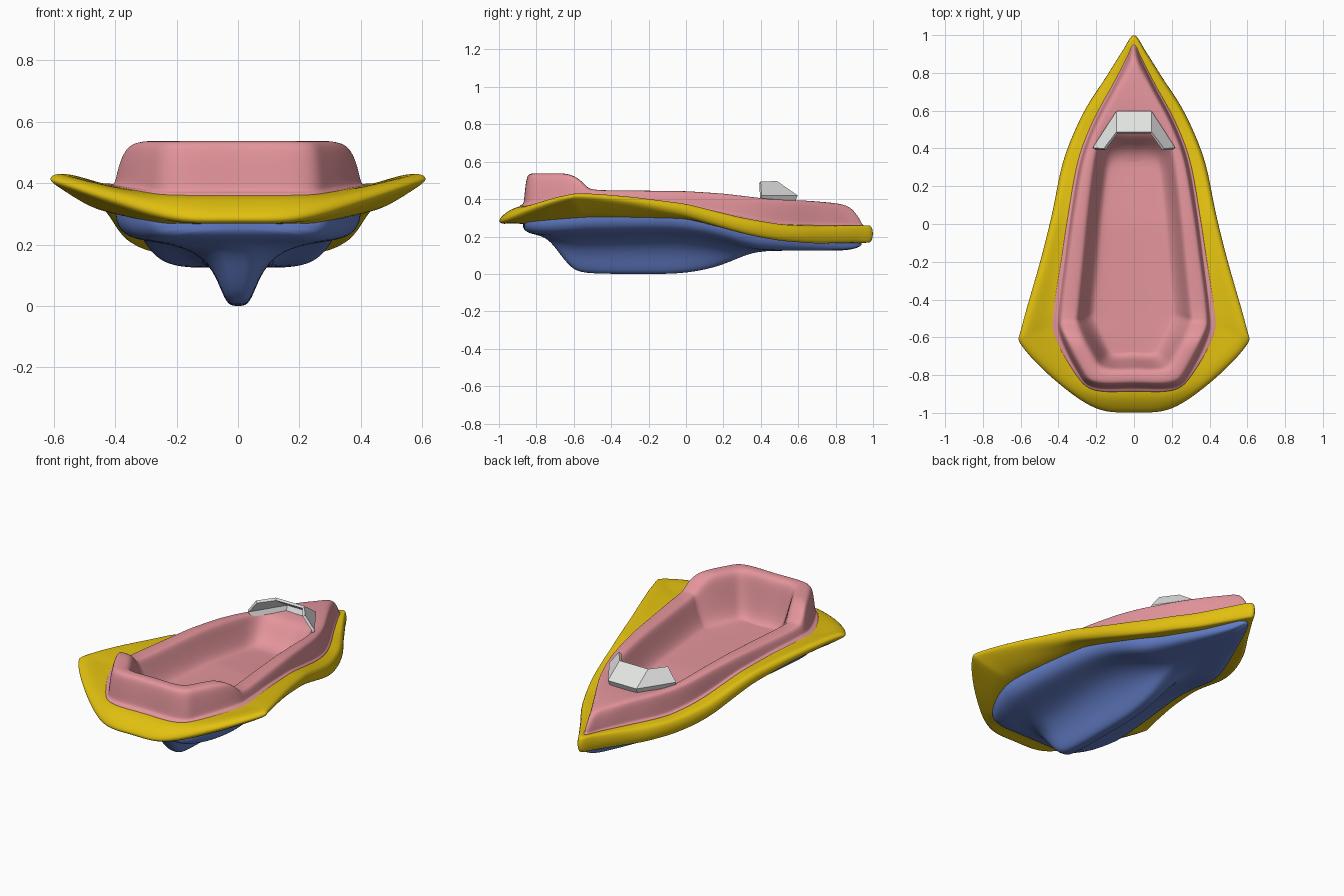
import bpy
from mathutils import Vector

default = bpy.data.objects.get("Cube")
if default:
    bpy.data.objects.remove(default)


def make_material(name, color):
    mat = bpy.data.materials.new(name)
    mat.use_nodes = True
    rgba = (*color, 1)
    mat.diffuse_color = rgba
    mat.node_tree.nodes["Principled BSDF"].inputs["Base Color"].default_value = rgba
    return mat


def make_object(name, verts, faces, mat, smooth=True):
    mesh = bpy.data.meshes.new(name)
    mesh.from_pydata(verts, [], faces)
    mesh.materials.append(mat)
    obj = bpy.data.objects.new(name, mesh)
    bpy.context.collection.objects.link(obj)
    bpy.ops.object.select_all(action="DESELECT")
    obj.select_set(True)
    bpy.context.view_layer.objects.active = obj
    # Make the face directions consistent
    bpy.ops.object.mode_set(mode="EDIT")
    bpy.ops.mesh.select_all(action="SELECT")
    bpy.ops.mesh.normals_make_consistent(inside=False)
    bpy.ops.object.mode_set(mode="OBJECT")
    if smooth:
        bpy.ops.object.shade_smooth()
        subsurf = obj.modifiers.new("smooth_surface", "SUBSURF")
        subsurf.levels = subsurf.render_levels = 2
    return obj


def lerp(a, b, t):
    return a + (b - a) * t


def along(table):
    """Return a height function of y from a list of (y, value) pairs."""
    def value(y):
        if y <= table[0][0]:
            return table[0][1]
        for (ya, a), (yb, b) in zip(table, table[1:]):
            if y <= yb:
                return lerp(a, b, (y - ya) / (yb - ya))
        return table[-1][1]
    return value


def outline(half, steps=4):
    """Mirror a half outline and pass a smooth closed curve through it."""
    ring = [Vector(p) for p in half]
    ring += [Vector((-p.x, p.y)) for p in ring[-2:0:-1]]
    count = len(ring)
    points = []
    for i in range(count):
        a, b, c, d = (ring[(i + k) % count] for k in (-1, 0, 1, 2))
        for s in range(steps):
            t = s / steps
            points.append(b + (c - a) * t / 2
                          + (a - b * 2.5 + c * 2 - d / 2) * t ** 2
                          + (b * 3 - a - c * 3 + d) * t ** 3 / 2)
    return points


def between(ring_a, ring_b, t):
    return [a.lerp(b, t) for a, b in zip(ring_a, ring_b)]


def lift(ring, height):
    return [(p.x, p.y, height(p.y)) for p in ring]


def loft(rings, closed=True):
    n = len(rings[0])
    verts = [p for ring in rings for p in ring]
    faces = []
    for r in range(len(rings) - 1):
        for i in range(n if closed else n - 1):
            j = (i + 1) % n
            faces.append((r * n + i, r * n + j, (r + 1) * n + j, (r + 1) * n + i))
    return verts, faces


yellow = make_material("deck_yellow", (0.76, 0.53, 0.005))
pink = make_material("body_pink", (0.77, 0.3, 0.33))
blue = make_material("hull_blue", (0.125, 0.21, 0.58))
white = make_material("windshield_white", (0.76, 0.77, 0.76))

# Plan outlines, stern to bow
deck_edge = outline([(0, -1), (.2, -.98), (.42, -.83), (.6, -.645), (.6, -.55), (.5, -.2),
                     (.435, .06), (.375, .34), (.27, .59), (.155, .77), (.06, .92), (0, 1.003)])
body_edge = outline([(0, -.862), (.22, -.858), (.3, -.77), (.39, -.58), (.397, -.46), (.365, -.2),
                     (.33, .06), (.28, .34), (.205, .54), (.11, .72), (.04, .86), (0, .94)])
cockpit_edge = outline([(0, -.755), (.15, -.752), (.21, -.68), (.285, -.53), (.285, -.45),
                        (.26, -.2), (.235, .06), (.205, .3), (.185, .4), (.15, .45),
                        (.08, .47), (0, .47)])
floor_edge = [Vector((p.x * .65, p.y * .82 - .06)) for p in cockpit_edge]

# Heights along the boat
edge_top = along([(-1, .305), (-.85, .365), (-.7, .415), (-.6, .437), (-.5, .437), (-.3, .42),
                  (0, .38), (.3, .3), (.5, .265), (.7, .25), (.95, .262), (1, .258)])
deck_inner = along([(-.87, .365), (-.5, .39), (-.3, .385), (0, .36), (.3, .3), (.5, .265), (1, .258)])
underside = along([(-1, .262), (-.87, .264), (-.5, .3), (0, .295), (.3, .22), (.5, .18), (.7, .165), (1, .165)])
thickness = along([(-1, .048), (-.6, .042), (-.3, .055), (0, .075), (.4, .09)])
rim_top = along([(-.62, .538), (-.57, .51), (-.52, .455), (-.46, .448), (0, .443), (.2, .43),
                 (.45, .4), (.7, .39), (.87, .375), (.95, .35)])
floor_height = along([(-.6, .28), (0, .275), (.3, .25)])


def deck_height(t):
    return lambda y: lerp(deck_inner(y), edge_top(y), t)


def deck_bottom(t):
    return lambda y: lerp(underside(y), edge_top(y) - thickness(y), t)


# Deck: a flared, rounded collar around the body
deck_profile = [(-.25, deck_bottom(0)), (.2, deck_bottom(.1)), (.55, deck_bottom(.5)),
                (.86, deck_bottom(.95)),
                (1.03, lambda y: edge_top(y) - thickness(y) / 2),
                (.88, deck_height(1)), (.55, deck_height(.6)),
                (.25, deck_height(.2)), (-.25, deck_height(0))]
verts, faces = loft([lift(between(body_edge, deck_edge, t), h) for t, h in deck_profile])
make_object("deck", verts, faces, yellow)

# Body: flange, raised wall, rolled rim and sunken cockpit
rings = [lift(between(body_edge, deck_edge, .18), lambda y: deck_height(.15)(y) - .01),
         lift(between(body_edge, deck_edge, .17), lambda y: deck_height(.15)(y) + .006),
         lift(between(body_edge, deck_edge, .03), lambda y: deck_inner(y) + .006)]
for t, drop in [(0, .8), (.05, .45), (.13, .1), (.28, 0), (.7, 0), (.93, .1)]:
    rings.append(lift(between(body_edge, cockpit_edge, t),
                      lambda y, d=drop: lerp(rim_top(y), deck_inner(y), d)))
for t, drop in [(.08, .3), (.4, .75), (.7, .95), (1, 1)]:
    rings.append(lift(between(cockpit_edge, floor_edge, t),
                      lambda y, d=drop: lerp(rim_top(y), floor_height(y), d)))
verts, faces = loft(rings)
# Cockpit floor: cross strips with one wide face at each end
n = len(body_edge)
start = len(verts) - n
margin = 5
for middle in (0, n // 2):
    faces.append([start + (middle + k) % n for k in range(-margin, margin + 1)])
for i in range(margin, n // 2 - margin):
    faces.append([start + k for k in (i, i + 1, n - i - 1, n - i)])
make_object("cockpit_body", verts, faces, pink)

# Hull: cross-sections given as y, half width, shoulder height, keel height
stations = [(-.872, .25, .245, .245), (-.845, .29, .215, .215), (-.75, .345, .207, .203),
            (-.69, .37, .207, .13), (-.61, .395, .21, .02), (-.53, .405, .212, 0),
            (-.2, .375, .22, 0), (-.03, .35, .22, 0), (.15, .33, .195, .03),
            (.28, .305, .155, .085), (.38, .28, .127, .124), (.55, .21, .124, .124),
            (.75, .11, .125, .125), (.88, .05, .13, .125), (.94, .02, .15, .15)]
sections = []
for y, w, shoulder, keel in stations:
    top = underside(y) + .025
    depth = shoulder - keel
    half = [(w, top), (w, lerp(top, shoulder, .45)), (w * .92, lerp(top, shoulder, .85)),
            (w * .75, shoulder)]
    for x, share, drop in [(.16, .5, .1), (.088, .34, .4), (.056, .22, .75), (.033, .11, 1)]:
        half.append((min(x, w * share), shoulder - depth * drop))
    section = half + [(0, keel)] + [(-x, z) for x, z in reversed(half)]
    sections.append([(x, y, z) for x, z in section])
verts, faces = loft(sections, closed=False)
n = len(sections[0])
faces.append(list(range(n)))
faces.append([len(verts) - n + i for i in range(n)])
make_object("hull", verts, faces, blue)

# Windshield: three flat panes above a short sill
rows = [[(.205, .4, .385), (.085, .575, .385)],
        [(.212, .4, .418), (.09, .59, .418)],
        [(.155, .395, .49), (.09, .483, .49)]]
rows = [row + [(-x, y, z) for x, y, z in reversed(row)] for row in rows]
verts, faces = loft(rows, closed=False)
shield = make_object("windshield", verts, faces, white, smooth=False)
solid = shield.modifiers.new("glass_thickness", "SOLIDIFY")
solid.thickness = .016
solid.offset = 0
